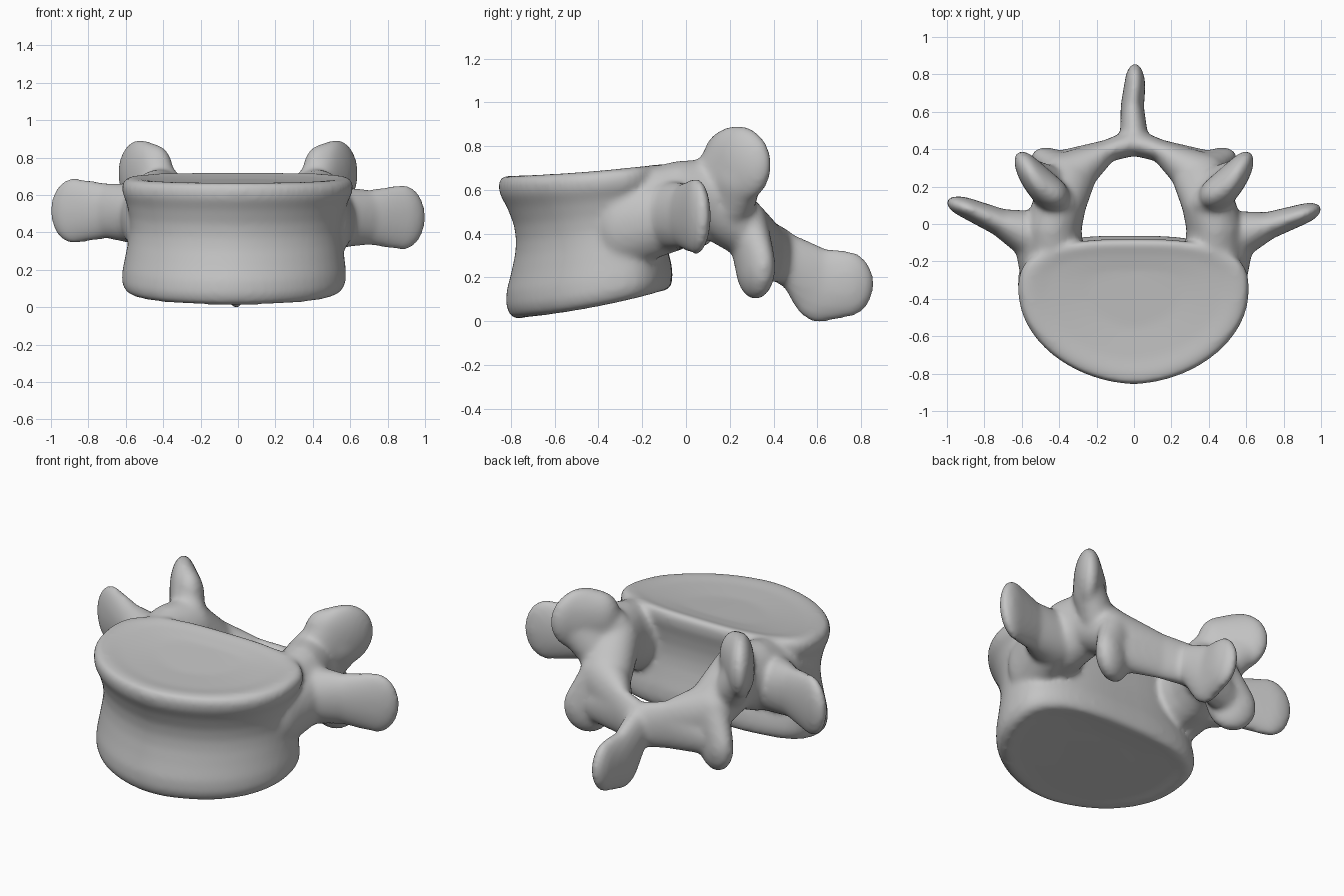
import bpy
import bmesh
from math import sin, cos, pi, radians
from mathutils import Matrix, Vector

cube = bpy.data.objects.get("Cube")
if cube:
    bpy.data.objects.remove(cube, do_unlink=True)

# One bone colour for everything
bone = bpy.data.materials.new("bone_grey")
bone.use_nodes = True
grey = (0.55, 0.55, 0.55, 1)
bone.diffuse_color = grey
bone.node_tree.nodes["Principled BSDF"].inputs["Base Color"].default_value = grey

whole = bmesh.new()


def add_part(part):
    """Merge a closed part into the whole bone."""
    bmesh.ops.recalc_face_normals(part, faces=part.faces)
    mesh = bpy.data.meshes.new("part")
    part.to_mesh(mesh)
    whole.from_mesh(mesh)
    bpy.data.meshes.remove(mesh)
    part.free()


def blob(centre, radii, turn=0, side=1):
    """Points of an ellipsoid turned about z, mirrored by side."""
    x, y, z = centre
    place = (Matrix.Translation((x * side, y, z))
             @ Matrix.Rotation(radians(turn * side), 4, 'Z')
             @ Matrix.Diagonal((*radii, 1)))
    ball = bmesh.new()
    bmesh.ops.create_icosphere(ball, subdivisions=3, radius=1, matrix=place)
    points = [v.co.copy() for v in ball.verts]
    ball.free()
    return points


def chain(*blobs):
    """Wrap each neighbouring pair of blobs in a hull."""
    for a, b in zip(blobs, blobs[1:]):
        part = bmesh.new()
        for p in a + b:
            part.verts.new(p)
        bmesh.ops.convex_hull(part, input=part.verts[:])
        loose = [v for v in part.verts if not v.link_faces]
        bmesh.ops.delete(part, geom=loose, context='VERTS')
        add_part(part)


def signed_power(value, power):
    return abs(value) ** power * (1 if value > 0 else -1)


# Vertebral body: rounded-heart outline lofted through a waisted profile
def outline(angle, wide, deep, height):
    s, c = sin(angle), cos(angle)
    if c > 0:  # round, slightly pointed front
        x, y = 0.615 * signed_power(s, 1.1), -0.5 * c
    else:  # flattened back
        x, y = 0.615 * signed_power(s, 0.71), 0.27 * abs(c) ** 0.71
    x = x * wide - 0.025 * (1 - height)
    y = -0.355 + y * deep + 0.03 * (1 - height)
    u = y + 0.85
    bottom = 0.004 + 0.08 * u + 0.13 * u * u
    top = 0.665 + 0.02 * u + 0.075 * u * u
    return Vector((x, y, bottom + height * (top - bottom)))


# (width, depth, height) of each ring
profile = [(0.4, 0.4, 0.03), (0.75, 0.75, 0.015), (0.9, 0.9, 0), (0.95, 0.96, 0.03),
           (0.975, 0.99, 0.1), (0.97, 0.98, 0.2), (0.95, 0.93, 0.32),
           (0.93, 0.885, 0.45), (0.92, 0.87, 0.55), (0.93, 0.885, 0.66),
           (0.96, 0.94, 0.78), (1, 1, 0.87), (1.005, 1.01, 0.94),
           (0.97, 0.98, 0.99), (0.9, 0.9, 1), (0.75, 0.75, 0.985), (0.4, 0.4, 0.97)]
body = bmesh.new()
steps = 64
rings = [[body.verts.new(outline(2 * pi * i / steps, *ring)) for i in range(steps)]
         for ring in profile]
for low, high in zip(rings, rings[1:]):
    for i in range(steps):
        j = (i + 1) % steps
        body.faces.new((low[i], low[j], high[j], high[i]))
body.faces.new(rings[0][::-1])
body.faces.new(rings[-1])
add_part(body)

lamina_middle = blob((0, 0.435, 0.3), (0.09, 0.07, 0.13))

for side in (1, -1):
    lift = 0 if side > 0 else 0.035
    pedicle = blob((0.435, -0.03, 0.53), (0.155, 0.11, 0.205), 0, side)
    pars = blob((0.4, 0.1, 0.56), (0.145, 0.11, 0.18), 0, side)
    lamina_side = blob((0.34, 0.28, 0.42), (0.145, 0.09, 0.14), 18, side)
    lamina_inner = blob((0.15, 0.39, 0.32), (0.08, 0.058, 0.14), -25, side)

    # Pedicle, running back into the lamina arch
    chain(blob((0.43, -0.25, 0.48), (0.17, 0.12, 0.205), 0, side),
          pedicle, pars, lamina_side, lamina_inner, lamina_middle)

    # Transverse process, a flat paddle flowing out of the body's flank
    chain(blob((0.47, -0.28, 0.44), (0.135, 0.15, 0.2), 0, side),
          blob((0.525, -0.07, 0.48 + lift / 2), (0.12, 0.14, 0.165), 0, side),
          blob((0.7, -0.015 + lift / 2, 0.48 + lift), (0.1, 0.075, 0.148), 20, side),
          blob((0.88, 0.045 + lift, 0.48 + lift), (0.13, 0.056, 0.177), 20, side))

    # Superior articular process, an upright plate with a thick inner foot
    facet = blob((0.525, 0.235, 0.715), (0.18, 0.075, 0.182), 57, side)
    chain(blob((0.4, 0.11, 0.62), (0.11, 0.09, 0.14), 0, side), facet,
          blob((0.445, 0.17, 0.72), (0.11, 0.085, 0.15), 40, side))
    chain(blob((0.43, 0.21, 0.52), (0.11, 0.095, 0.1), 30, side),
          blob((0.51, 0.22, 0.66), (0.15, 0.08, 0.13), 57, side))

    # Inferior articular process, a plate hanging below the lamina
    chain(blob((0.36, 0.285, 0.42), (0.13, 0.09, 0.1), 18, side),
          blob((0.42, 0.318, 0.25), (0.138, 0.078, 0.152), 25, side))
    chain(lamina_inner, blob((0.38, 0.32, 0.28), (0.1, 0.065, 0.1), 18, side))

# Spinous process, a thin blade
chain(lamina_middle,
      blob((0, 0.48, 0.27), (0.075, 0.06, 0.13)),
      blob((-0.01, 0.61, 0.165), (0.062, 0.14, 0.172)),
      blob((0.005, 0.735, 0.17), (0.056, 0.125, 0.153)))

# Fuse all parts into one soft surface
rough = bpy.data.meshes.new("rough")
whole.to_mesh(rough)
whole.free()
draft = bpy.data.objects.new("draft", rough)
bpy.context.collection.objects.link(draft)
remesh = draft.modifiers.new("fuse", 'REMESH')
remesh.mode = 'VOXEL'
remesh.voxel_size = 0.014
soften = draft.modifiers.new("soften", 'SMOOTH')
soften.factor = 0.5
soften.iterations = 14
bpy.context.view_layer.update()
graph = bpy.context.evaluated_depsgraph_get()
mesh = bpy.data.meshes.new_from_object(draft.evaluated_get(graph))
bpy.data.objects.remove(draft, do_unlink=True)

mesh.name = "vertebra"
mesh.materials.clear()
mesh.materials.append(bone)
for face in mesh.polygons:
    face.use_smooth = True
    face.material_index = 0
vertebra = bpy.data.objects.new("vertebra", mesh)
bpy.context.collection.objects.link(vertebra)
